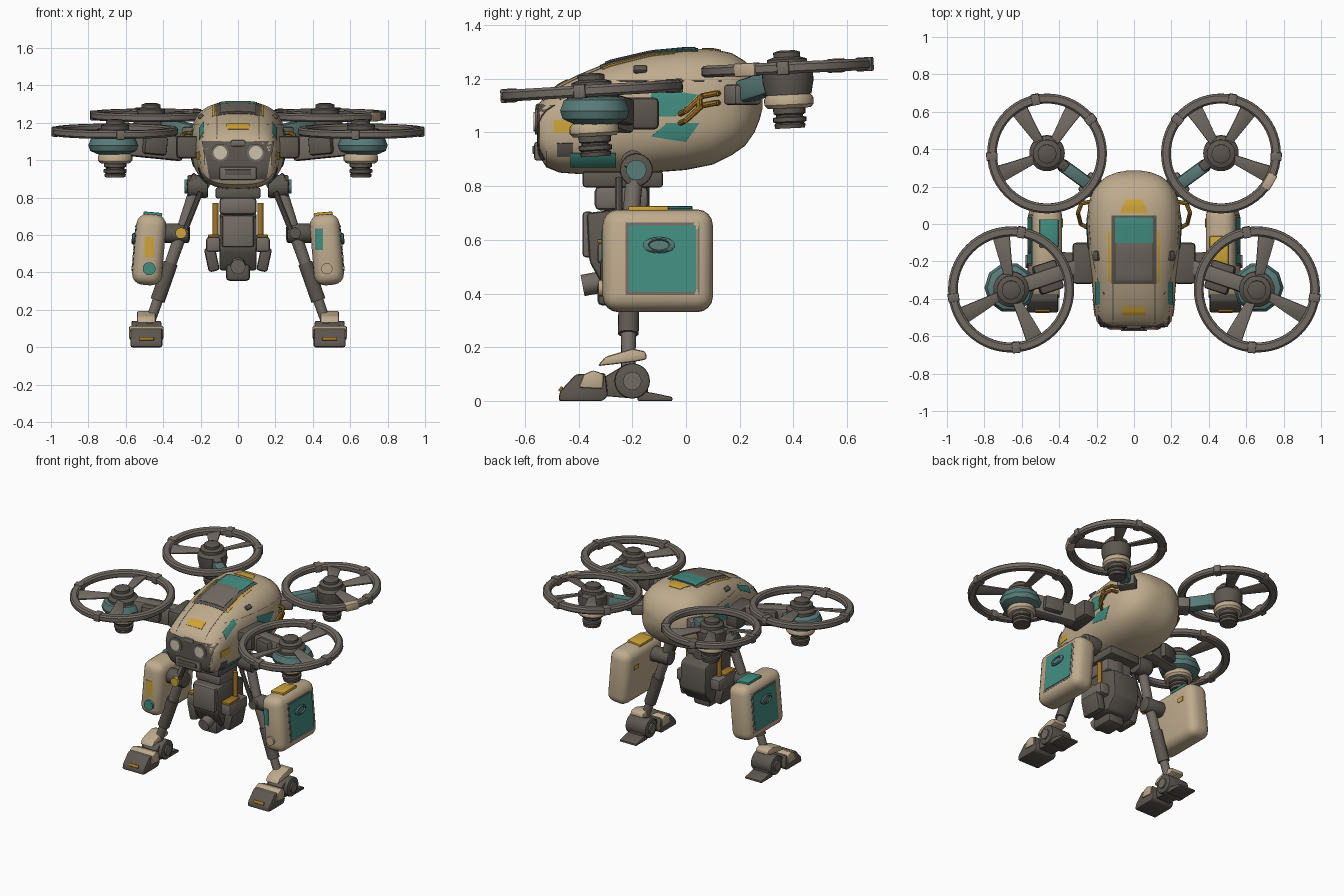
import bpy, bmesh
from math import radians, cos, sin, pi, copysign
from mathutils import Matrix, Vector
from mathutils.bvhtree import BVHTree

if "Cube" in bpy.data.objects:
    bpy.data.objects.remove(bpy.data.objects["Cube"])

def material(name, r, g, b):
    m = bpy.data.materials.new(name)
    m.use_nodes = True
    m.diffuse_color = (r, g, b, 1)
    node = next(n for n in m.node_tree.nodes if n.type == 'BSDF_PRINCIPLED')
    node.inputs["Base Color"].default_value = (r, g, b, 1)
    node.inputs["Roughness"].default_value = 0.7
    return m

TAN = material("tan paint", .52, .41, .27)
DARK = material("dark metal", .11, .095, .08)
GREY = material("warm grey", .175, .15, .13)
TEAL = material("teal paint", .055, .27, .22)
DULL = material("dull teal", .10, .20, .19)
YEL = material("yellow paint", .62, .37, .04)
OCHRE = material("ochre metal", .36, .18, .02)
LAMP = material("pale lamp", .62, .54, .42)

BOTH, LEFT, RIGHT, MID = (1, -1), (1,), (-1,), (0,)
YZ = Matrix(((0, 0, 1, 0), (1, 0, 0, 0), (0, 1, 0, 0), (0, 0, 0, 1)))

def finish(name, bm, mat, sides=MID, bevel=0, segs=2):
    """Turn a bmesh into an object on the middle, left (+x) or right side."""
    bmesh.ops.recalc_face_normals(bm, faces=bm.faces)
    if bevel:
        bmesh.ops.bevel(bm, geom=bm.edges[:], offset=bevel, segments=segs,
                        profile=.5, affect='EDGES', clamp_overlap=True)
    for s in sides:
        me = bpy.data.meshes.new(name)
        b = bm.copy()
        if s < 0:
            bmesh.ops.scale(b, vec=(-1, 1, 1), verts=b.verts)
            bmesh.ops.reverse_faces(b, faces=b.faces)
        b.to_mesh(me)
        b.free()
        me.materials.append(mat)
        me.polygons.foreach_set("use_smooth", [True] * len(me.polygons))
        me.set_sharp_from_angle(angle=radians(35))
        label = name + {1: "_left", -1: "_right", 0: ""}[s]
        bpy.context.collection.objects.link(bpy.data.objects.new(label, me))
    return bm

def place(loc, rot=(0, 0, 0)):
    x, y, z = (radians(a) for a in rot)
    return (Matrix.Translation(loc) @ Matrix.Rotation(z, 4, 'Z')
            @ Matrix.Rotation(y, 4, 'Y') @ Matrix.Rotation(x, 4, 'X'))

def box(name, size, loc, mat, sides=MID, bevel=.01, rot=(0, 0, 0), segs=2, base=Matrix()):
    bm = bmesh.new()
    bmesh.ops.create_cube(bm, size=1, matrix=base @ place(loc, rot) @ Matrix.Diagonal((*size, 1)))
    return finish(name, bm, mat, sides, bevel, segs)

def between(p, q):
    p, q = Vector(p), Vector(q)
    return Matrix.Translation((p + q) / 2) @ (q - p).to_track_quat('Z', 'Y').to_matrix().to_4x4(), (q - p).length

def rod(name, p, q, r, mat, sides=MID, r2=None, n=16, bevel=0):
    m, length = between(p, q)
    bm = bmesh.new()
    bmesh.ops.create_cone(bm, cap_ends=True, segments=n, radius1=r, radius2=r2 or r, depth=length, matrix=m)
    return finish(name, bm, mat, sides, bevel)

def beam(name, p, q, w, h, mat, sides=BOTH):
    m, length = between(p, q)
    return box(name, (w, h, length), (0, 0, 0), mat, sides, .015, base=m)

def skin(bm, rows, closed=False, caps=False):
    rows = [[bm.verts.new(p) for p in row] for row in rows]
    n = len(rows[0])
    for a, b in zip(rows, rows[1:] + (rows[:1] if closed else [])):
        for i in range(n):
            bm.faces.new((a[i], a[(i + 1) % n], b[(i + 1) % n], b[i]))
    if caps:
        bm.faces.new(rows[0])
        bm.faces.new(rows[-1])

def lathe(name, profile, mat, sides, base, n=32, closed=False):
    bm = bmesh.new()
    skin(bm, [[base @ Vector((r * cos(2 * pi * i / n), r * sin(2 * pi * i / n), z)) for i in range(n)]
              for r, z in profile], closed, not closed)
    return finish(name, bm, mat, sides)

def prism(name, outline, depth, mat, sides, base, bevel=.006):
    bm = bmesh.new()
    skin(bm, [[base @ Vector((u, v, w)) for u, v in outline] for w in (-depth / 2, depth / 2)], caps=True)
    return finish(name, bm, mat, sides, bevel)

def patch(name, tree, corners, aim, mat, sides=MID, lift=.004, n=10):
    """Thin painted plate: a four-cornered grid projected on a surface."""
    a, b, c, d = (Vector(p) for p in corners)
    aim, bm, grid = Vector(aim), bmesh.new(), []
    for j in range(n + 1):
        for i in range(n + 1):
            u, v = i / n, j / n
            p = a.lerp(b, u).lerp(d.lerp(c, u), v)
            hit, normal, *_ = tree.ray_cast(p - aim * 2, aim)
            if hit is None:
                hit, normal, *_ = tree.find_nearest(p)
            grid.append(bm.verts.new(hit + normal * lift))
    for j in range(n):
        for i in range(n):
            k = j * (n + 1) + i
            bm.faces.new((grid[k], grid[k + 1], grid[k + n + 2], grid[k + n + 1]))
    bmesh.ops.recalc_face_normals(bm, faces=bm.faces)
    bmesh.ops.solidify(bm, geom=bm.faces[:], thickness=.003)
    finish(name, bm, mat, sides)

def rect(axis, u0, u1, v0, v1, at, shear=0):
    quad = ((u0, v0), (u1, v0), (u1 + shear, v1), (u0 + shear, v1))
    put = {'x': lambda u, v: (at, u, v), 'y': lambda u, v: (u, at, v), 'z': lambda u, v: (u, v, at)}[axis]
    return [put(u, v) for u, v in quad]

# Hull: superellipse sections (y, half width, bottom, top)
stations = [(-.55, .15, .95, 1.08), (-.545, .18, .91, 1.11), (-.52, .2, .87, 1.14), (-.47, .21, .85, 1.18),
            (-.4, .218, .845, 1.215), (-.28, .228, .845, 1.265), (-.13, .245, .85, 1.3), (0, .252, .86, 1.312),
            (.1, .245, .88, 1.31), (.17, .225, .915, 1.295), (.22, .19, .95, 1.265), (.255, .145, 1, 1.225),
            (.275, .095, 1.05, 1.18), (.285, .04, 1.09, 1.14)]

def section(y, w, lo, hi, n=56):
    def sup(t):
        return copysign(abs(t) ** (2 / 2.8), t)
    return [(w * sup(cos(2 * pi * i / n)), y, (lo + hi) / 2 + (hi - lo) / 2 * sup(sin(2 * pi * i / n))) for i in range(n)]

bm = bmesh.new()
skin(bm, [section(*s) for s in stations], caps=True)
hull = BVHTree.FromBMesh(finish("hull", bm, TAN))
DOWN, IN, BACK = (0, 0, -1), (-1, 0, 0), (0, 1, 0)

# Hull top: window, hatch and markings
patch("window_frame", hull, rect('z', -.12, .12, -.32, .045, 1.3), DOWN, DARK, lift=.002)
patch("window_grey", hull, rect('z', -.095, .095, -.3, -.1, 1.3), DOWN, GREY, lift=.006)
patch("window_teal", hull, rect('z', -.1, .1, -.1, .035, 1.3), DOWN, TEAL, lift=.006)
patch("rear_hatch", hull, [(-.075, .06, 1.3), (.075, .06, 1.3), (.045, .13, 1.3), (-.045, .13, 1.3)], DOWN, YEL)
patch("nose_marking", hull, rect('z', -.06, .06, -.49, -.44, 1.3), DOWN, YEL)
patch("window_strip", hull, rect('z', .125, .138, -.31, -.04, 1.3), DOWN, YEL, BOTH)
patch("nose_seam", hull, rect('z', .11, .115, -.53, -.32, 1.3), DOWN, DARK, BOTH, .001)
patch("shoulder_window", hull, rect('z', .18, .205, -.43, -.31, 1.3), DOWN, TEAL, BOTH)
box("roof_vent", (.03, .05, .02), (.2, -.17, 1.235), DARK, BOTH, .005, (0, 40, 0))

# Hull sides
patch("upper_side_window", hull, [(.3, -.13, 1.06), (.3, -.04, 1.06), (.3, .045, 1.14), (.3, -.13, 1.165)], IN, TEAL, BOTH)
patch("lower_side_window", hull, [(.3, -.13, .985), (.3, -.0, .965), (.3, .05, 1.035), (.3, -.07, 1.035)], IN, TEAL, BOTH)
patch("cheek_marking", hull, rect('x', -.49, -.4, 1, 1.045, .3), IN, YEL, BOTH)
patch("cheek_vent", hull, rect('x', -.48, -.42, .91, .96, .3), IN, DARK, BOTH)
patch("lower_panel", hull, rect('x', -.43, -.26, .875, .925, .3), IN, TEAL, BOTH)
patch("side_seam", hull, rect('x', -.52, .2, 1.19, 1.194, .3), IN, DARK, BOTH, .001)

# Face: visor, lamps, chin
patch("visor", hull, [(-.15, -.6, .9), (.15, -.6, .9), (.19, -.6, 1.1), (-.19, -.6, 1.1)], BACK, DARK, lift=.005)
rod("lamp_rim", (.095, -.5, 1.04), (.095, -.562, 1.04), .048, GREY, BOTH, n=24)
rod("lamp", (.095, -.5, 1.04), (.095, -.568, 1.04), .036, LAMP, BOTH, n=24)
box("chin_block", (.2, .08, .07), (0, -.525, .93), GREY)
box("chin_slot", (.14, .02, .03), (0, -.562, .935), DARK, bevel=.004)
box("visor_brow", (.08, .03, .035), (0, -.545, 1.09), GREY)

# Rotors: ring, hub, blades and motor
ring = [(.285, -.012), (.295, -.022), (.327, -.022), (.337, -.012), (.337, .012), (.327, .022), (.295, .022), (.285, .012)]
hub = [(.085, -.1), (.095, -.05), (.095, -.005), (.075, .012), (.075, .032), (.05, .04), (.05, .058), (.03, .065)]

def rotor(tag, centre, tilt, size, blades, drop):
    base = place(centre, (tilt, 0, 0))
    lathe(tag + "_ring", [((r - .337) + .337 * size, z) for r, z in ring], GREY, BOTH, base, 56, True)
    lathe(tag + "_hub", hub, DARK, BOTH, base)
    for k, a in enumerate(blades):
        prism(tag + "_blade", [(.06, -.022), (.2, -.04), (.295 * size, -.05), (.295 * size, .045), (.2, .035), (.06, .022)],
              .012, GREY, BOTH, base @ place((0, 0, 0), (12, 0, a)), .003)
        box(tag + "_clamp", (.06, .045, .052), (.311 * size, 0, 0), GREY, BOTH, .006,
            base=base @ place((0, 0, 0), (0, 0, a + 20)))
    low = base @ place((0, 0, -drop))
    lathe(tag + "_motor_collar", [(.07, .03), (.085, .022), (.092, .01), (.092, -.012), (.08, -.025)], TAN, BOTH, low)
    lathe(tag + "_motor", [(.06, -.02), (.06, -.045), (.05, -.05), (.05, -.056), (.062, -.06), (.062, -.075),
                           (.052, -.08), (.058, -.085), (.055, -.1)], DARK, BOTH, low, 24)
    return base

rotor("front_rotor", (.657, -.35, 1.155), 3.4, 1, (80, -28, -115), .145)
back = rotor("back_rotor", (.465, .377, 1.24), 2.7, .95, (58, 122, -23), .125)
lathe("front_motor_housing", [(.08, 1.03), (.125, 1.05), (.135, 1.08), (.12, 1.12), (.08, 1.135)], DULL, BOTH, place((.665, -.34, 0)), 10)
box("ring_marking", (.05, .09, .05), (.297, 0, 0), TAN, LEFT, .006, base=back @ place((0, 0, 0), (0, 0, -30)))

# Rotor arms
box("front_arm_mount", (.12, .22, .12), (.27, -.21, 1.07), DARK, BOTH, .02)
beam("front_arm", (.3, -.23, 1.06), (.6, -.33, 1.09), .085, .13, GREY)
box("front_arm_sleeve", (.13, .16, .1), (.46, -.285, 1.08), DARK, BOTH, .015, (0, -5, -18))
box("back_arm_mount", (.08, .12, .075), (.235, .21, 1.14), GREY, BOTH, .012, (0, 0, 35))
beam("back_arm", (.24, .21, 1.15), (.39, .32, 1.185), .07, .085, DULL)
beam("back_arm_tip", (.36, .3, 1.18), (.46, .375, 1.195), .06, .1, DARK)

# Side handles
for dz in (0, .035):
    path = [(.23, -.03, 1.03 + dz), (.285, .0, 1.045 + dz), (.3, .06, 1.1 + dz), (.28, .11, 1.11 + dz), (.23, .12, 1.11 + dz)]
    for p, q in zip(path, path[1:]):
        rod("side_handle", p, q, .011, OCHRE, BOTH, n=8)
rod("handle_brace", (.297, .05, 1.09), (.297, .05, 1.13), .012, OCHRE, BOTH, n=8)

# Belly plate and hanging turret
box("belly_plate", (.24, .3, .06), (0, -.235, .825), DARK, bevel=.012)
rod("turret_neck", (0, -.22, .68), (0, -.22, .82), .085, DARK, n=20)
box("turret_head", (.2, .2, .09), (0, -.24, .755), GREY, bevel=.02)
prism("turret_core", [(-.37, .7), (-.2, .72), (-.08, .68), (-.07, .5), (-.14, .41), (-.3, .41), (-.36, .52)], .2, DARK, MID, YZ, .015)
box("turret_front_plate", (.17, .04, .17), (0, -.365, .62), GREY, bevel=.012)
box("turret_arm", (.08, .2, .08), (.13, -.23, .55), GREY, BOTH, .015)
box("turret_pod", (.06, .16, .13), (.14, -.24, .47), DARK, BOTH, .015, (0, 12, 0))
box("turret_tag", (.06, .12, .015), (.13, -.27, .595), OCHRE, BOTH, .004)
box("turret_chin", (.13, .16, .09), (0, -.25, .4), DARK, bevel=.02)
rod("turret_barrel", (0, -.28, .45), (0, -.385, .43), .04, GREY)
rod("yellow_piston", (.12, -.2, .58), (.12, -.2, .77), .016, OCHRE, BOTH, n=12)

# Legs
rod("hip_joint", (.16, -.185, .86), (.27, -.185, .86), .062, DARK, BOTH, n=20, bevel=.01)
rod("hip_cap", (.26, -.185, .86), (.285, -.185, .86), .038, DULL, BOTH)
rod("hip_link", (.17, -.19, .84), (.26, -.2, .9), .04, DARK, BOTH)
rod("thigh", (.225, -.19, .86), (.3, -.21, .62), .032, GREY, BOTH)
rod("thigh_piston", (.2, -.25, .83), (.28, -.25, .63), .014, DARK, BOTH, n=10)
rod("knee", (.26, -.21, .61), (.4, -.2, .61), .052, DARK, BOTH, n=20, bevel=.008)
rod("knee_cap", (.305, -.25, .61), (.305, -.275, .61), .03, DARK, LEFT)
rod("knee_cap", (.305, -.25, .61), (.305, -.275, .61), .03, YEL, RIGHT)
rod("shin", (.3, -.21, .62), (.475, -.215, .12), .034, GREY, BOTH, r2=.026)
rod("shin_sleeve", (.36, -.21, .45), (.43, -.215, .25), .039, DARK, BOTH)

# Feet
foot = Matrix.Translation((.49, 0, 0)) @ YZ
prism("toe", [(-.475, 0), (-.47, .035), (-.41, .1), (-.3, .105), (-.29, .02), (-.31, 0)], .17, DARK, BOTH, foot, .01)
prism("toe_cover", [(-.4, .05), (-.38, .1), (-.345, .115), (-.305, .1), (-.31, .045)], .184, TAN, BOTH, foot, .008)
box("toe_marking", (.08, .01, .02), (.49, -.466, .045), OCHRE, BOTH, .003, (-35, 0, 0))
prism("instep", [(-.32, .02), (-.32, .08), (-.22, .14), (-.15, .12), (-.14, .03), (-.2, .01)], .11, DARK, BOTH, foot)
prism("heel", [(-.18, .04), (-.12, .03), (-.05, .015), (-.05, 0), (-.18, 0)], .13, DARK, BOTH, foot)
rod("ankle_wheel", (.41, -.2, .075), (.57, -.2, .075), .066, DARK, BOTH, n=24, bevel=.008)
rod("ankle_cap", (.4, -.2, .075), (.58, -.2, .075), .034, GREY, BOTH, n=20)
prism("ankle_cover", [(-.33, .13), (-.3, .165), (-.2, .195), (-.15, .185), (-.145, .155), (-.2, .145)], .1, TAN, BOTH, foot, .01)

# Side cases with panels
case = BVHTree.FromBMesh(box("side_case", (.16, .41, .38), (.475, -.105, .522), TAN, BOTH, .058, (0, -5, 0), 4))
patch("case_panel_frame", case, rect('x', -.225, .05, .395, .665, .6), IN, GREY, BOTH, .001)
patch("case_panel", case, rect('x', -.213, .038, .407, .653, .6), IN, TEAL, BOTH, .005)
lathe("case_latch", [(.05, -.01), (.05, .006), (.04, .012), (.034, .012), (.03, .004)], DULL, BOTH,
      place((.556, -.1, .58), (0, 85, 0)) @ Matrix.Diagonal((.6, 1.2, 1, 1)), 20)
patch("case_front_panel", case, rect('y', .415, .455, .52, .635, -.4), BACK, TEAL, LEFT)
patch("case_front_panel", case, rect('y', .45, .5, .48, .59, -.4), BACK, YEL, RIGHT)
rod("case_knob", (.475, -.29, .42), (.475, -.325, .42), .03, TAN, LEFT, n=20)
rod("case_knob", (.475, -.29, .42), (.475, -.325, .42), .034, TEAL, RIGHT, n=20)
box("case_lid", (.1, .15, .02), (.455, -.14, .712), YEL, LEFT, .005, (0, -5, 0))
box("case_lid", (.1, .15, .02), (.455, -.05, .712), TEAL, RIGHT, .005, (0, -5, 0))
patch("case_inner_tag", case, rect('x', -.02, .03, .58, .61, .3), (1, 0, 0), YEL, BOTH)
